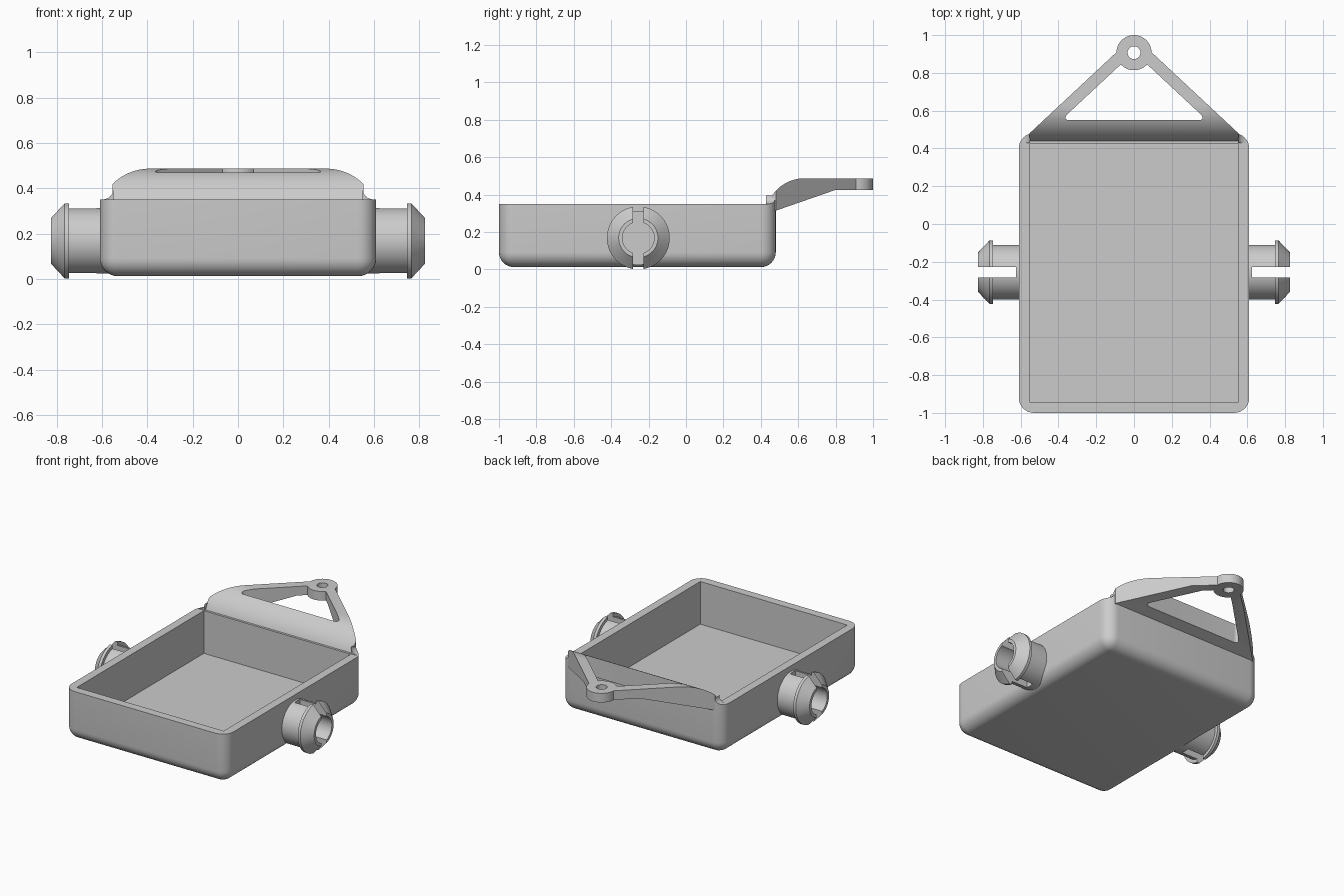
import bpy, bmesh, math
from mathutils import Vector

if "Cube" in bpy.data.objects:
    bpy.data.objects.remove(bpy.data.objects["Cube"])

GREY = (0.6, 0.6, 0.6, 1)
mat = bpy.data.materials.new("light grey")
mat.use_nodes = True
mat.diffuse_color = GREY
mat.node_tree.nodes["Principled BSDF"].inputs["Base Color"].default_value = GREY

BACK, FRONT, HALF_W = 0.48, -1.0, 0.61
BASE, RIM, WALL, CORNER = 0.012, 0.35, 0.057, 0.08


def finish(name, bm):
    bmesh.ops.recalc_face_normals(bm, faces=bm.faces)
    mesh = bpy.data.meshes.new(name)
    bm.to_mesh(mesh)
    bm.free()
    mesh.materials.append(mat)
    ob = bpy.data.objects.new(name, mesh)
    bpy.context.collection.objects.link(ob)
    return ob


def prism(name, points, axis, lo, hi, round_if=None, radius=0):
    """Extrude a 2D outline along x, y or z, optionally rounding chosen edges."""
    bm = bmesh.new()

    def put(p, h):
        co = list(p)
        co.insert("xyz".index(axis), h)
        return bm.verts.new(co)
    face = bm.faces.new([put(p, lo) for p in points])
    ext = bmesh.ops.extrude_face_region(bm, geom=[face])
    shift = Vector([hi - lo if a == axis else 0 for a in "xyz"])
    bmesh.ops.translate(bm, vec=shift, verts=[v for v in ext["geom"] if isinstance(v, bmesh.types.BMVert)])
    if round_if:
        edges = [e for e in bm.edges if round_if(*[v.co for v in e.verts])]
        bmesh.ops.bevel(bm, geom=edges, offset=radius, segments=8, profile=0.5, affect='EDGES')
    return finish(name, bm)


def rect(x0, x1, y0, y1):
    return [(x0, y0), (x1, y0), (x1, y1), (x0, y1)]


def lathe(name, profile, centre, axis, steps=64):
    """Revolve (distance, radius) points about the x or z axis."""
    bm = bmesh.new()
    rings = []
    for d, r in profile:
        ring = []
        for i in range(steps):
            a = 2 * math.pi * i / steps
            u, v = r * math.cos(a), r * math.sin(a)
            off = (d, u, v) if axis == "x" else (u, v, d)
            ring.append(bm.verts.new(Vector(centre) + Vector(off)))
        rings.append(ring)
    for a, b in zip(rings, rings[1:]):
        for i in range(steps):
            j = (i + 1) % steps
            bm.faces.new((a[i], a[j], b[j], b[i]))
    bm.faces.new(rings[0])
    bm.faces.new(rings[-1])
    return finish(name, bm)


def combine(ob, other, operation):
    """Apply a boolean and remove the helper."""
    mod = ob.modifiers.new(operation, 'BOOLEAN')
    mod.operation, mod.object, mod.solver = operation, other, 'EXACT'
    bpy.context.view_layer.update()
    deps = bpy.context.evaluated_depsgraph_get()
    mesh = bpy.data.meshes.new_from_object(ob.evaluated_get(deps))
    ob.modifiers.clear()
    ob.data = mesh
    bpy.data.objects.remove(other)


def smooth(ob, angle=30):
    bpy.ops.object.select_all(action='DESELECT')
    ob.select_set(True)
    bpy.context.view_layer.objects.active = ob
    bpy.ops.object.shade_smooth_by_angle(angle=math.radians(angle))


# Tray: block with rounded corners and bottom edges, hollowed from above
def not_rim(a, b):
    return min(a.z, b.z) < RIM - 0.01


tray = prism("tray", rect(-HALF_W, HALF_W, FRONT, BACK), "z", BASE, RIM, not_rim, CORNER)
hollow = prism("tray_hollow", rect(-HALF_W + WALL, HALF_W - WALL, FRONT + WALL, BACK - WALL), "z", 0.06, 0.6)
combine(tray, hollow, 'DIFFERENCE')
smooth(tray)

# Side clips: flanged stubs with a bore and a vertical slot
CLIP_Y, CLIP_Z = -0.255, 0.168
STUB = [(0.56, 0.145), (0.746, 0.145), (0.746, 0.168), (0.765, 0.168), (0.825, 0.105)]
for side, s in (("left", 1), ("right", -1)):
    clip = lathe(side + "_clip", [(s * d, r) for d, r in STUB], (0, CLIP_Y, CLIP_Z), "x")
    bore = lathe("bore", [(s * 0.625, 0.085), (s * 0.9, 0.085)], (0, CLIP_Y, CLIP_Z), "x")
    combine(clip, bore, 'DIFFERENCE')
    x0, x1 = sorted((s * 0.625, s * 0.9))
    slot = prism("slot", rect(x0, x1, CLIP_Y - 0.028, CLIP_Y + 0.028), "z", -0.1, 0.5)
    combine(clip, slot, 'DIFFERENCE')
    smooth(clip)

# Hanging bracket: curved side profile trimmed to a triangular plan
TOP, UNDER, R = 0.487, 0.425, 0.207
profile = []
for i in range(17):
    a = math.pi / 2 * i / 16
    profile.append((0.633 - R * math.cos(a), TOP - R + R * math.sin(a)))
profile += [(1.0, TOP), (1.0, UNDER), (0.8, UNDER), (0.475, 0.312), (0.45, 0.28)]
bracket = prism("hanging_bracket", profile, "x", -0.7, 0.7)
plan = [(-0.553, 0.4), (0.553, 0.4), (0.553, 0.48), (0.09, 0.912), (-0.09, 0.912), (-0.553, 0.48)]
combine(bracket, prism("plan", plan, "z", 0.1, 0.7), 'INTERSECT')


# Triangular window with rounded lower corners
def lower_corner(a, b):
    return abs(a.z - b.z) > 0.1 and a.y < 0.6


window = prism("window", [(-0.386, 0.55), (0.386, 0.55), (0, 0.91)], "z", 0.1, 0.7, lower_corner, 0.045)
combine(bracket, window, 'DIFFERENCE')

# Eyelet at the tip
EYE = (0, 0.907, 0)
combine(bracket, lathe("eyelet", [(UNDER, 0.093), (TOP, 0.093)], EYE, "z"), 'UNION')
combine(bracket, lathe("eyelet_hole", [(0.3, 0.034), (0.6, 0.034)], EYE, "z"), 'DIFFERENCE')
smooth(bracket)

# Concave fillets joining the bracket sides to the rim corners
for side, s in (("left", 1), ("right", -1)):
    bm = bmesh.new()
    rows = []
    for i in range(9):
        a = math.pi / 2 * i / 8
        x = 0.603 - 0.053 * math.cos(a)
        z = RIM + 0.045 * (1 - math.sin(a))
        corner = BACK - CORNER + math.sqrt(max(0, CORNER ** 2 - (x - HALF_W + CORNER) ** 2))
        front = 0.428
        back = max(front + 0.002, corner)
        rows.append([bm.verts.new((s * x, y, h)) for y, h in
                     ((front, RIM - 0.01), (front, z), (back, z), (back, RIM - 0.01))])
    for a, b in zip(rows, rows[1:]):
        for i in range(4):
            j = (i + 1) % 4
            bm.faces.new((a[i], a[j], b[j], b[i]))
    bm.faces.new(rows[0])
    bm.faces.new(rows[-1])
    smooth(finish(side + "_fillet", bm))
